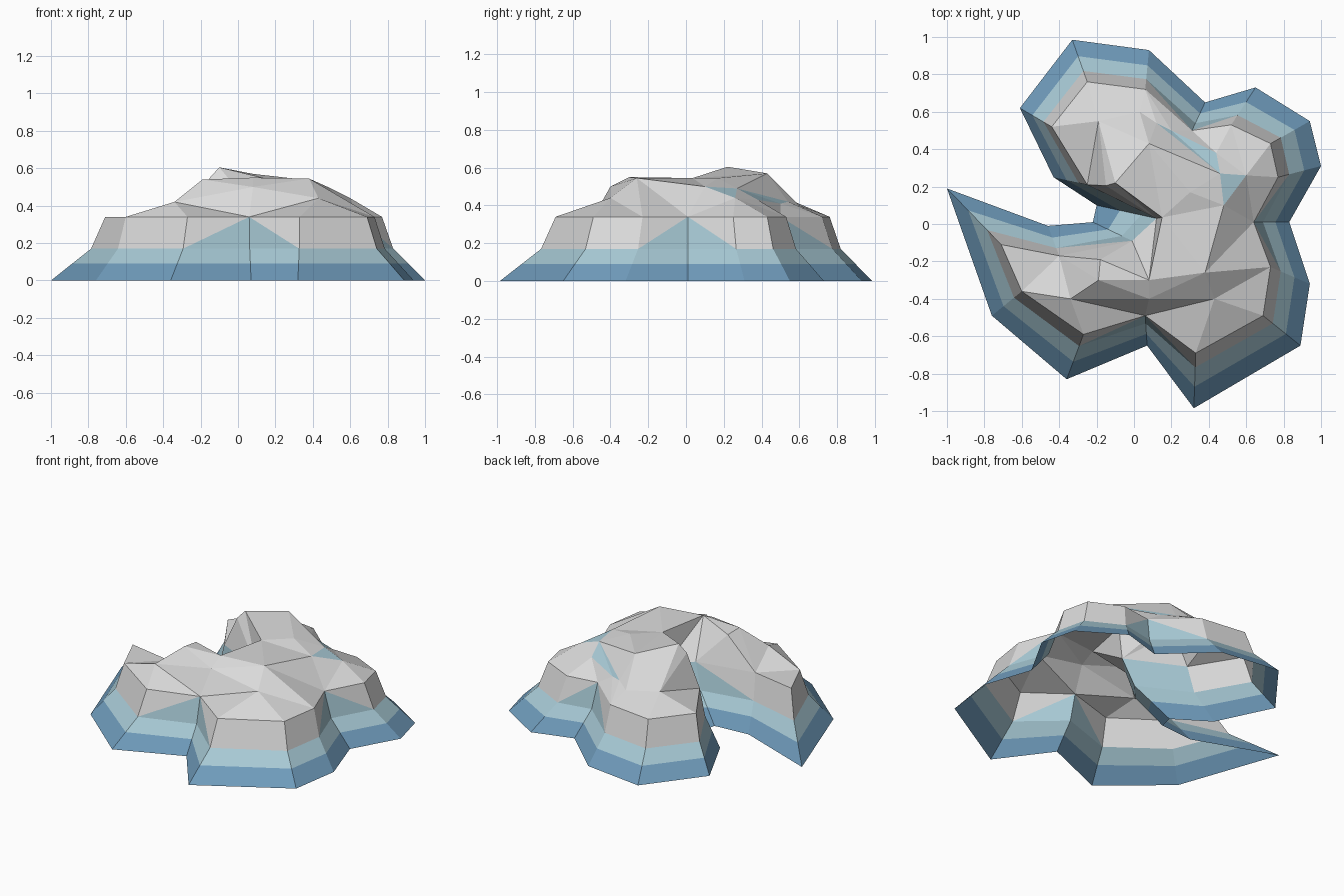
import bpy, bmesh
from mathutils import Vector
from mathutils.geometry import delaunay_2d_cdt

if "Cube" in bpy.data.objects:
    bpy.data.objects.remove(bpy.data.objects["Cube"])

def material(name, rgb):
    m = bpy.data.materials.new(name)
    m.diffuse_color = (*rgb, 1)
    m.use_nodes = True
    m.node_tree.nodes["Principled BSDF"].inputs["Base Color"].default_value = m.diffuse_color
    return m

BLUE, PALE, STONE = 0, 1, 2
mats = [material("deep blue", (0.16, 0.33, 0.50)),
        material("pale blue", (0.39, 0.59, 0.67)),
        material("light stone", (0.70, 0.70, 0.70))]

# Outline stations, counterclockwise: ground x, y and shoulder x, y
stations = [
    (-1.00, .19, -.71, -.11), (-.76, -.49, -.60, -.36), (-.36, -.83, -.27, -.59),
    (.07, -.65, .06, -.49), (.32, -.985, .33, -.69), (.89, -.65, .69, -.49),
    (.94, -.32, .73, -.23), (.83, .01, .64, .01), (1.00, .31, .77, .25),
    (.94, .55, .73, .43), (.65, .73, .52, .53), (.38, .65, .31, .50),
    (.08, .93, .06, .72), (-.33, .985, -.25, .76), (-.61, .62, -.44, .52),
    (-.43, .25, -.25, .21), (-.20, .10, .12, .03), (-.22, .01, -.01, -.09),
    (-.46, -.01, -.40, -.17)]
notches = {3, 7, 11, 17}          # stations at the bottom of a fold
slot = {15, 16}                   # walls inside the deep slot
n = len(stations)

# Crown points above the shoulder
crown = [
    (-.34, -.40, .42), (.08, -.40, .50), (.43, -.40, .44), (-.19, -.30, .54),
    (.08, -.30, .55), (.38, -.26, .545), (-.18, -.19, .53), (.15, .035, .545),
    (.30, .17, .545), (.48, .10, .50), (.60, .26, .44), (.46, .27, .49),
    (.44, .38, .43), (.20, .50, .41), (.12, .54, .42), (.08, .43, .57),
    (.03, .60, .40), (-.19, .55, .43), (-.15, .205, .55), (-.10, .22, .605)]

bm = bmesh.new()

# Skirt: rings from the ground up to the shoulder
rings = []
for z, t in ((0, 0), (.09, .39), (.17, .74), (.34, 1)):
    rings.append([bm.verts.new((a + (c - a) * t, b + (d - b) * t, z))
                  for a, b, c, d in stations])

def face(verts, mat):
    f = bm.faces.new(verts)
    f.material_index = mat

for r, (low, high) in enumerate(zip(rings, rings[1:])):
    for i in range(n):
        j = (i + 1) % n
        a, b, c, d = low[i], low[j], high[j], high[i]
        if r < 2:
            face((a, b, c, d), (BLUE, PALE)[r])
        elif i in slot:
            face((a, b, c, d), PALE)
        elif j in notches:        # pale triangle runs up into the fold
            face((a, b, c), PALE)
            face((a, c, d), STONE)
        elif i in notches:
            face((a, b, d), PALE)
            face((b, c, d), STONE)
        else:
            face((a, b, c, d), STONE)

# Crown: triangulated inside the shoulder outline
plan = [v.co.to_2d() for v in rings[3]] + [Vector(p[:2]) for p in crown]
verts = rings[3] + [bm.verts.new(p) for p in crown]
creases = [(0, 1), (1, 2), (3, 4), (4, 5), (0, 3), (2, 5), (5, 9), (9, 10),
           (10, 11), (11, 12), (12, 13), (13, 14), (14, 11), (14, 15), (11, 8),
           (15, 16), (16, 17), (17, 19), (15, 19), (18, 19), (7, 19), (3, 6)]
edges = [(i, (i + 1) % n) for i in range(n)] + [(a + n, b + n) for a, b in creases]
out = delaunay_2d_cdt(plan, edges, [], 1, 1e-5)
valley = ({11, 12, 13, 14}, {9, 10, 11})
for tri in out[2]:
    idx = [out[3][k][0] if out[3][k] else None for k in tri]
    if None in idx:
        continue
    in_valley = any({k - n for k in idx} <= group for group in valley)
    face([verts[k] for k in idx], PALE if in_valley else STONE)

me = bpy.data.meshes.new("folded_shell")
bm.to_mesh(me)
bm.free()
for m in mats:
    me.materials.append(m)
ob = bpy.data.objects.new("folded_shell", me)
bpy.context.collection.objects.link(ob)
